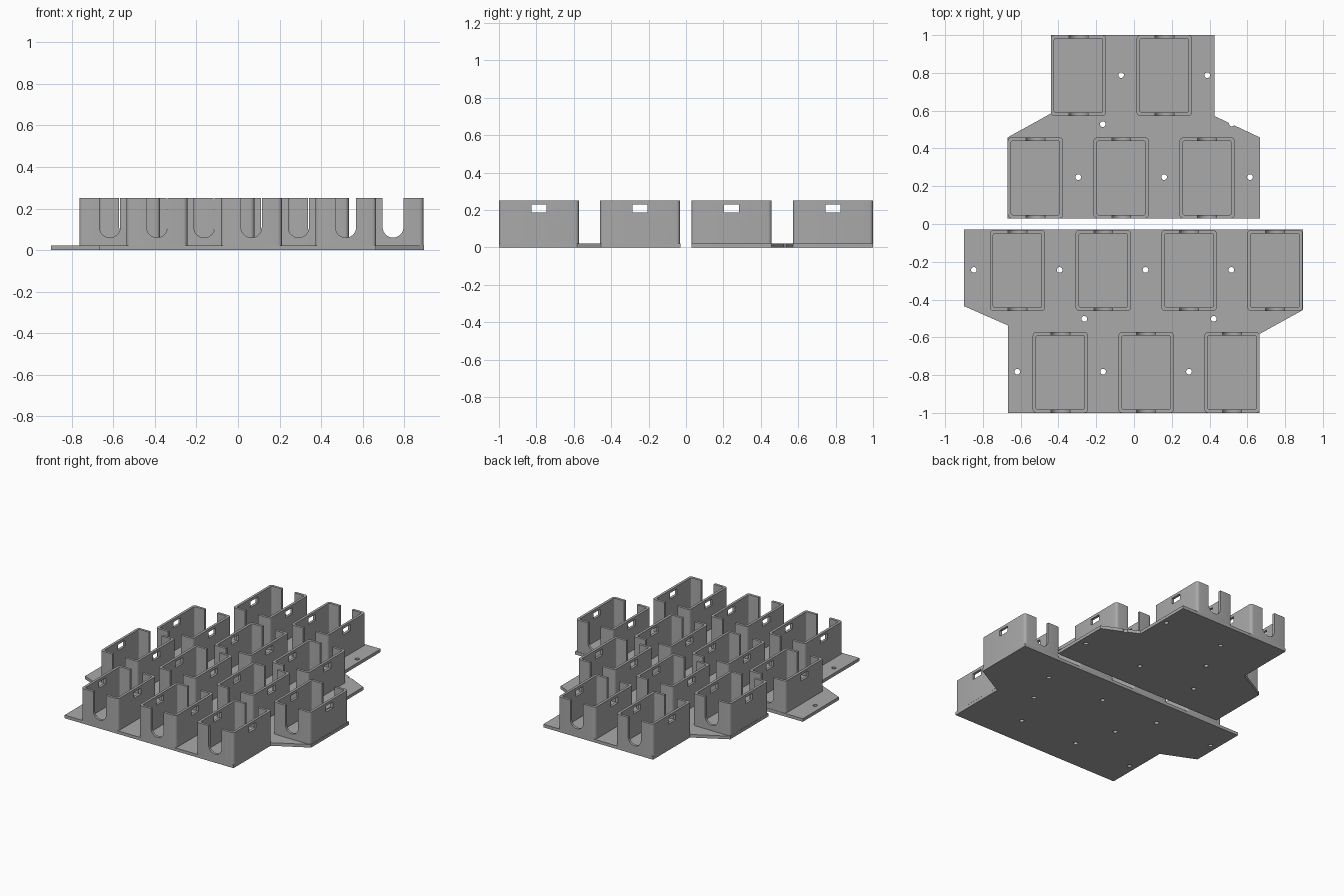
import bpy, bmesh, math

if "Cube" in bpy.data.objects:
    bpy.data.objects.remove(bpy.data.objects["Cube"])

W, D, H, T = 0.293, 0.428, 0.25, 0.018   # holder width, depth, top height, wall
BASE = 0.022                             # plate thickness
PITCH = 0.4545

grey = bpy.data.materials.new("mid grey")
grey.diffuse_color = (0.40, 0.40, 0.40, 1)
grey.use_nodes = True
grey.node_tree.nodes["Principled BSDF"].inputs["Base Color"].default_value = grey.diffuse_color


def prism(name, pts, lo, hi, axis="Z"):
    """Extrude a closed 2D profile between lo and hi along an axis."""
    place = {"Z": lambda a, b, c: (a, b, c),
             "Y": lambda a, b, c: (a, c, b),
             "X": lambda a, b, c: (c, a, b)}[axis]
    bm = bmesh.new()
    face = bm.faces.new([bm.verts.new(place(a, b, lo)) for a, b in pts])
    new = bmesh.ops.extrude_face_region(bm, geom=[face])["geom"]
    bmesh.ops.translate(bm, vec=place(0, 0, hi - lo),
                        verts=[v for v in new if isinstance(v, bmesh.types.BMVert)])
    bmesh.ops.recalc_face_normals(bm, faces=bm.faces)
    me = bpy.data.meshes.new(name)
    bm.to_mesh(me)
    bm.free()
    me.materials.append(grey)
    ob = bpy.data.objects.new(name, me)
    bpy.context.collection.objects.link(ob)
    return ob


def arc(cx, cy, r, a0, a1, n):
    return [(cx + r * math.cos(math.radians(a0 + (a1 - a0) * i / n)),
             cy + r * math.sin(math.radians(a0 + (a1 - a0) * i / n))) for i in range(n + 1)]


def rounded(w, d, r):
    x, y = w / 2 - r, d / 2 - r
    return (arc(x, y, r, 0, 90, 5) + arc(-x, y, r, 90, 180, 5)
            + arc(-x, -y, r, 180, 270, 5) + arc(x, -y, r, 270, 360, 5))


def carve(ob, cutters):
    """Cut the helpers out of the part, then remove them."""
    for c in cutters:
        c.hide_render = True
        m = ob.modifiers.new("cut", "BOOLEAN")
        m.operation, m.solver, m.object = "DIFFERENCE", "EXACT", c
    bpy.context.view_layer.update()
    deps = bpy.context.evaluated_depsgraph_get()
    me = bpy.data.meshes.new_from_object(ob.evaluated_get(deps))
    ob.modifiers.clear()
    ob.data = me
    for c in cutters:
        bpy.data.objects.remove(c)


def smooth(ob):
    bpy.ops.object.select_all(action="DESELECT")
    ob.select_set(True)
    bpy.context.view_layer.objects.active = ob
    bpy.ops.object.shade_smooth_by_angle(angle=math.radians(30))


def plate(name, outline, holes):
    ob = prism(name, outline, 0, BASE)
    carve(ob, [prism("hole_cutter", arc(x, y, 0.015, 0, 345, 23), -0.05, 0.1)
               for x, y in holes])
    smooth(ob)


# Base plates with screw holes (one hole breaks through the slanted edge)
plate("rear_plate",
      [(-0.44, 1), (-0.44, 0.585), (-0.67, 0.458), (-0.67, 0.03),
       (0.667, 0.03), (0.667, 0.458), (0.425, 0.572), (0.425, 1)],
      [(-0.068, 0.788), (0.388, 0.788), (-0.165, 0.528), (0.518, 0.532)]
      + [(-0.295 + i * PITCH, 0.248) for i in range(3)])
plate("front_plate",
      [(-0.9, -0.03), (-0.9, -0.435), (-0.667, -0.537), (-0.667, -1),
       (0.665, -1), (0.665, -0.582), (0.895, -0.455), (0.895, -0.03)],
      [(-0.848 + i * PITCH, -0.243) for i in range(4)]
      + [(-0.618 + i * PITCH, -0.782) for i in range(3)]
      + [(-0.263, -0.502), (0.422, -0.502)])

# One holder: rounded box wall with U slots front and back, windows in the sides
holder = prism("holder", rounded(W, D, 0.02), BASE, H)
slot = [(0.05, 0.4)] + [(-0.05, 0.4)] + arc(0, 0.11, 0.05, 180, 360, 20)
window = [(-0.04, 0.187), (0.04, 0.187), (0.04, 0.23), (-0.04, 0.23)]
carve(holder, [
    prism("cavity_cutter", rounded(W - 2 * T, D - 2 * T, 0.01), -0.1, 0.5),
    prism("slot_cutter", slot, -0.5, 0.5, "Y"),
    prism("window_cutter", window, -0.5, 0.5, "X")])
smooth(holder)

# Staggered rows of holders: first centre x, row centre y, count
rows = [(-0.294, 0.786, 2), (-0.522, 0.244, 3), (-0.617, -0.246, 4), (-0.390, -0.786, 3)]
for r, (x0, y, count) in enumerate(rows):
    for i in range(count):
        ob = holder if r == i == 0 else holder.copy()
        if ob is not holder:
            bpy.context.collection.objects.link(ob)
        ob.name = f"holder_row{r + 1}_{i + 1}"
        ob.location = (x0 + i * PITCH, y, 0)
